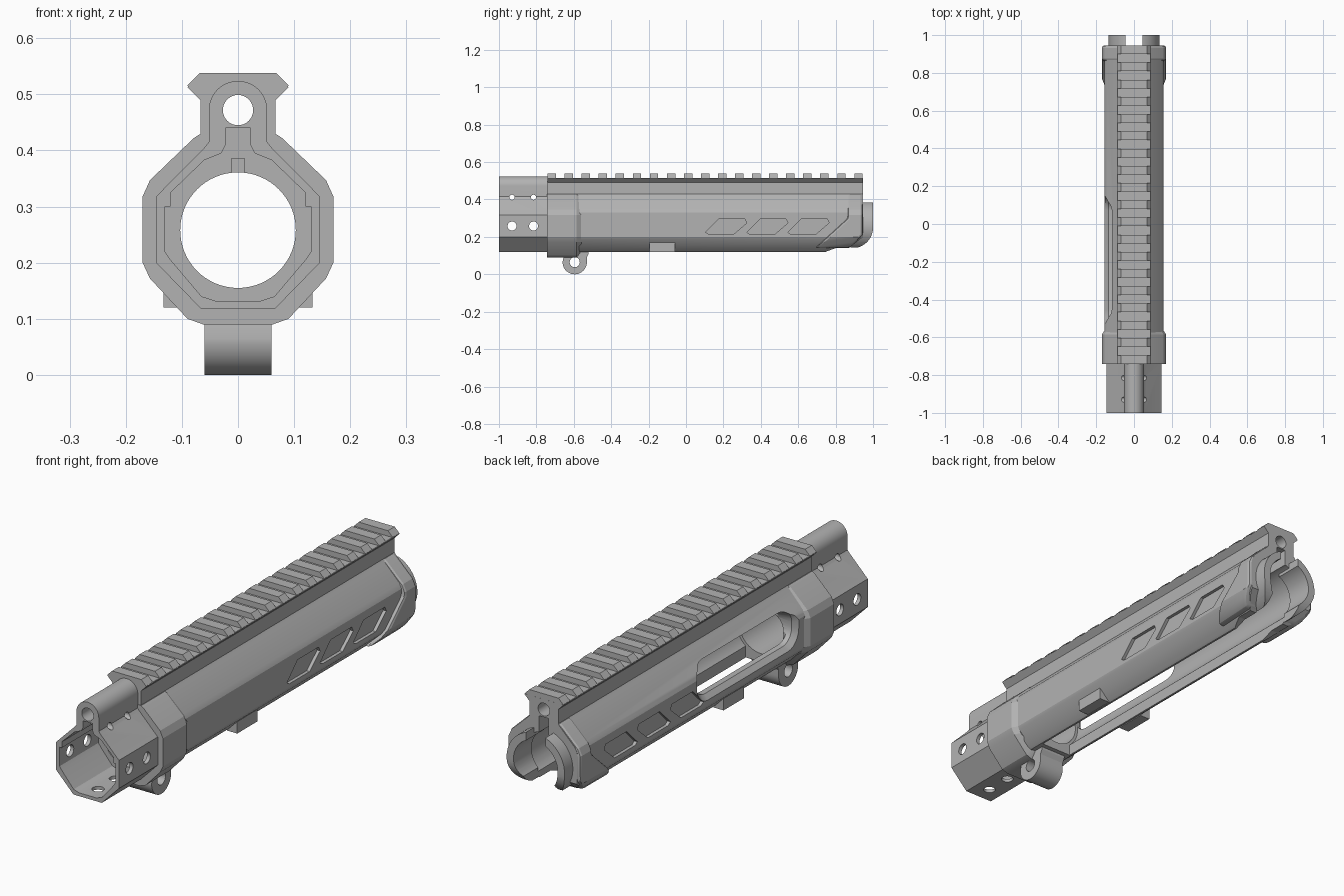
import bpy, bmesh
from math import sin, cos, pi, radians

if "Cube" in bpy.data.objects:
    bpy.data.objects.remove(bpy.data.objects["Cube"])

grey = bpy.data.materials.new("plain grey")
grey.use_nodes = True
grey.diffuse_color = (0.45, 0.45, 0.45, 1)
grey.node_tree.nodes["Principled BSDF"].inputs["Base Color"].default_value = (0.45, 0.45, 0.45, 1)

AXIS = {
    "x": lambda p, d: (d, p[0], p[1]),
    "y": lambda p, d: (p[0], d, p[1]),
    "z": lambda p, d: (p[0], p[1], d),
}


def loft(name, sections, axis="y"):
    """Solid through a list of (position, outline) sections."""
    bm = bmesh.new()
    rings = [[bm.verts.new(AXIS[axis](p, d)) for p in pts] for d, pts in sections]
    n = len(rings[0])
    for a, b in zip(rings, rings[1:]):
        for i in range(n):
            bm.faces.new((a[i], a[(i + 1) % n], b[(i + 1) % n], b[i]))
    bm.faces.new(rings[0])
    bm.faces.new(rings[-1])
    bmesh.ops.recalc_face_normals(bm, faces=bm.faces)
    mesh = bpy.data.meshes.new(name)
    bm.to_mesh(mesh)
    bm.free()
    mesh.materials.append(grey)
    ob = bpy.data.objects.new(name, mesh)
    bpy.context.collection.objects.link(ob)
    return ob


def prism(name, pts, a, b, axis="y"):
    return loft(name, [(a, pts), (b, pts)], axis)


def both(half):
    """Mirror the right half of an outline."""
    return half + [(-x, z) for x, z in reversed(half) if x > 1e-6]


def arc(cx, cy, r, a0, a1, n=12):
    return [(cx + r * cos(radians(a0 + (a1 - a0) * i / n)),
             cy + r * sin(radians(a0 + (a1 - a0) * i / n))) for i in range(n + 1)]


def circle(cx, cy, r, n=48):
    return arc(cx, cy, r, 0, 360, n)[:-1]


def rect(a, b, c, d):
    return [(a, c), (b, c), (b, d), (a, d)]


def rounded(a, b, c, d, r):
    return (arc(b - r, d - r, r, 90, 0, 6) + arc(b - r, c + r, r, 0, -90, 6)
            + arc(a + r, c + r, r, -90, -180, 6) + arc(a + r, d - r, r, 180, 90, 6))


def activate(ob):
    bpy.ops.object.select_all(action="DESELECT")
    ob.select_set(True)
    bpy.context.view_layer.objects.active = ob


def carve(ob, cutters, operation="DIFFERENCE"):
    activate(ob)
    for c in cutters:
        m = ob.modifiers.new("cut", "BOOLEAN")
        m.operation, m.solver, m.object = operation, "EXACT", c
        bpy.ops.object.modifier_apply(modifier=m.name)


def soften(ob, width):
    activate(ob)
    m = ob.modifiers.new("bevel", "BEVEL")
    m.width, m.segments, m.limit_method, m.angle_limit = width, 2, "ANGLE", radians(40)
    bpy.ops.object.modifier_apply(modifier=m.name)


ZC, ROD_Z = 0.258, 0.472

# Shared cutters
helpers = []


def cutter(*args):
    ob = prism(*args)
    ob.hide_render = True
    helpers.append(ob)
    return ob


bore = cutter("bore_cutter", circle(0, ZC, 0.103, 64), -1.2, 1.2)
chamber = cutter("chamber_cutter", circle(0, ZC, 0.115, 64), -0.5, 1.2)
rod = cutter("rod_cutter", circle(0, ROD_Z, 0.027, 32), -1.2, 1.2)
keyway = cutter("keyway_cutter", rect(-0.022, 0.022, 0.3, 0.44), -0.5, 1.2)
belly = cutter("belly_cutter", rect(-0.072, 0.072, 0, 0.25), -0.5, 1.2)
notch = cutter("notch_cutter", rect(-0.012, 0.012, 0.33, 0.386), -0.8, -0.68)
heel = cutter("heel_cutter", [(0.74, 0.118), (0.8, 0.14), (0.87, 0.14), (0.96, 0.21),
                              (0.96, 0.05), (0.74, 0.05)], -0.3, 0.3, "x")

# Main housing with neck
body_half = [(0.067, 0.496), (0.067, 0.43), (0.075, 0.42), (0.145, 0.35), (0.155, 0.33),
             (0.155, 0.2), (0.148, 0.185), (0.09, 0.127), (0.08, 0.12)]
housing = prism("main_housing", both(body_half), -0.74, 0.945)
carve(housing, [bore, chamber, rod, keyway, belly, notch, heel])

# Side window, flared towards the outside
window = loft("window_cutter", [(-0.2, rounded(-0.57, 0.19, 0.18, 0.44, 0.1)),
                                (-0.135, rounded(-0.51, 0.13, 0.24, 0.38, 0.06)),
                                (-0.04, rounded(-0.5, 0.12, 0.25, 0.37, 0.055))], "x")
helpers.append(window)
carve(housing, [window])

# Slanted side recesses
for i in range(3):
    y = 0.105 + 0.22 * i
    outline = [(y, 0.225), (y + 0.015, 0.215), (y + 0.15, 0.215), (y + 0.22, 0.275),
               (y + 0.21, 0.295), (y + 0.07, 0.295)]
    for s in (-1, 1):
        carve(housing, [cutter("recess_cutter", outline, s * 0.141, s * 0.2, "x")])

# Front collar tapering into the housing
collar_half = [(0.06, 0.43), (0.07, 0.428), (0.079, 0.422), (0.157, 0.347), (0.17, 0.318),
               (0.17, 0.2), (0.157, 0.172), (0.09, 0.1), (0.062, 0.09)]
taper_half = [(max(x - 0.016, 0.05), min(z, 0.42) if z > 0.3 else z + 0.03 * (z < 0.15))
              for x, z in collar_half]
collar = loft("front_collar", [(-0.742, both(collar_half)), (-0.585, both(collar_half)),
                               (-0.56, both(taper_half))])
carve(collar, [bore, notch])

# Rear flare with slanted leading edge
flare = prism("rear_flare", both(collar_half), 0.6, 1.0)
carve(flare, [cutter("flare_shape", [(0.865, 0.44), (0.945, 0.44), (0.945, 0.21),
                                     (0.88, 0.145), (0.69, 0.14), (0.865, 0.3)],
                     -0.3, 0.3, "x")], "INTERSECT")
soften(flare, 0.012)
carve(flare, [bore, chamber, keyway, belly])

# Rear cradle ears
ears = prism("rear_ears", circle(0, ZC, 0.135, 64), 0.88, 1.0)
carve(ears, [cutter("ear_shape", arc(0.89, 0.25, 0.11, -90, 0) + [(1.01, 0.25), (1.01, 0.5), (0.8, 0.5),
                                  (0.8, 0.14)], -0.3, 0.3, "x")], "INTERSECT")
carve(ears, [bore, belly, cutter("ear_gap", rect(-0.045, 0.045, 0.3, 0.6), 0.8, 1.2)])

# Front sleeve with rod tunnel
sleeve_half = arc(0, ROD_Z, 0.052, 90, 0) + [(0.052, 0.415), (0.06, 0.405), (0.146, 0.318),
                                            (0.146, 0.2), (0.066, 0.118)]
pocket_half = [(0.022, 0.44), (0.022, 0.41), (0.03, 0.395), (0.06, 0.383), (0.12, 0.325),
               (0.12, 0.3), (0.13, 0.3), (0.13, 0.22), (0.12, 0.205), (0.065, 0.14), (0.04, 0.132)]
sleeve = prism("front_sleeve", both(sleeve_half), -1.0, -0.735)
cuts = [rod, cutter("pocket_cutter", both(pocket_half), -1.1, -0.7)]
for y in (-0.93, -0.815):
    cuts += [cutter("side_hole", circle(y, ZC, 0.024, 24), -0.3, 0.3, "x"),
             cutter("small_hole", circle(y, 0.412, 0.014, 16), -0.3, 0.3, "x"),
             cutter("bottom_hole", circle(0, y, 0.024, 24), 0.05, 0.2, "z")]
carve(sleeve, cuts)

# Top rail and teeth
prism("rail_base", both([(0.088, 0.515), (0.09, 0.513), (0.067, 0.49)]), -0.74, 0.945)
carve(bpy.data.objects["rail_base"], [rod])
for i in range(19):
    y = -0.74 + i * 0.0911
    prism(f"rail_tooth_{i + 1}", both([(0.068, 0.538), (0.09, 0.516), (0.088, 0.513)]), y, y + 0.045)

# Hinge lug
lug = prism("hinge_lug", arc(-0.595, 0.065, 0.065, -180, 0, 24)
            + [(-0.53, 0.09), (-0.52, 0.11), (-0.52, 0.15), (-0.68, 0.15), (-0.68, 0.095), (-0.655, 0.09)],
            -0.06, 0.06, "x")
carve(lug, [cutter("lug_hole", circle(-0.595, 0.065, 0.027, 32), -0.2, 0.2, "x")])

# Lower side tabs
for side, s in (("left", 1), ("right", -1)):
    prism(f"{side}_lower_tab", rect(s * 0.085, s * 0.133, 0.12, 0.178), -0.195, -0.06)

# Clean up and shade
for h in helpers:
    bpy.data.objects.remove(h)
for ob in [o for o in bpy.context.collection.objects if o.type == "MESH"]:
    activate(ob)
    bpy.ops.object.shade_smooth_by_angle(angle=radians(20))
